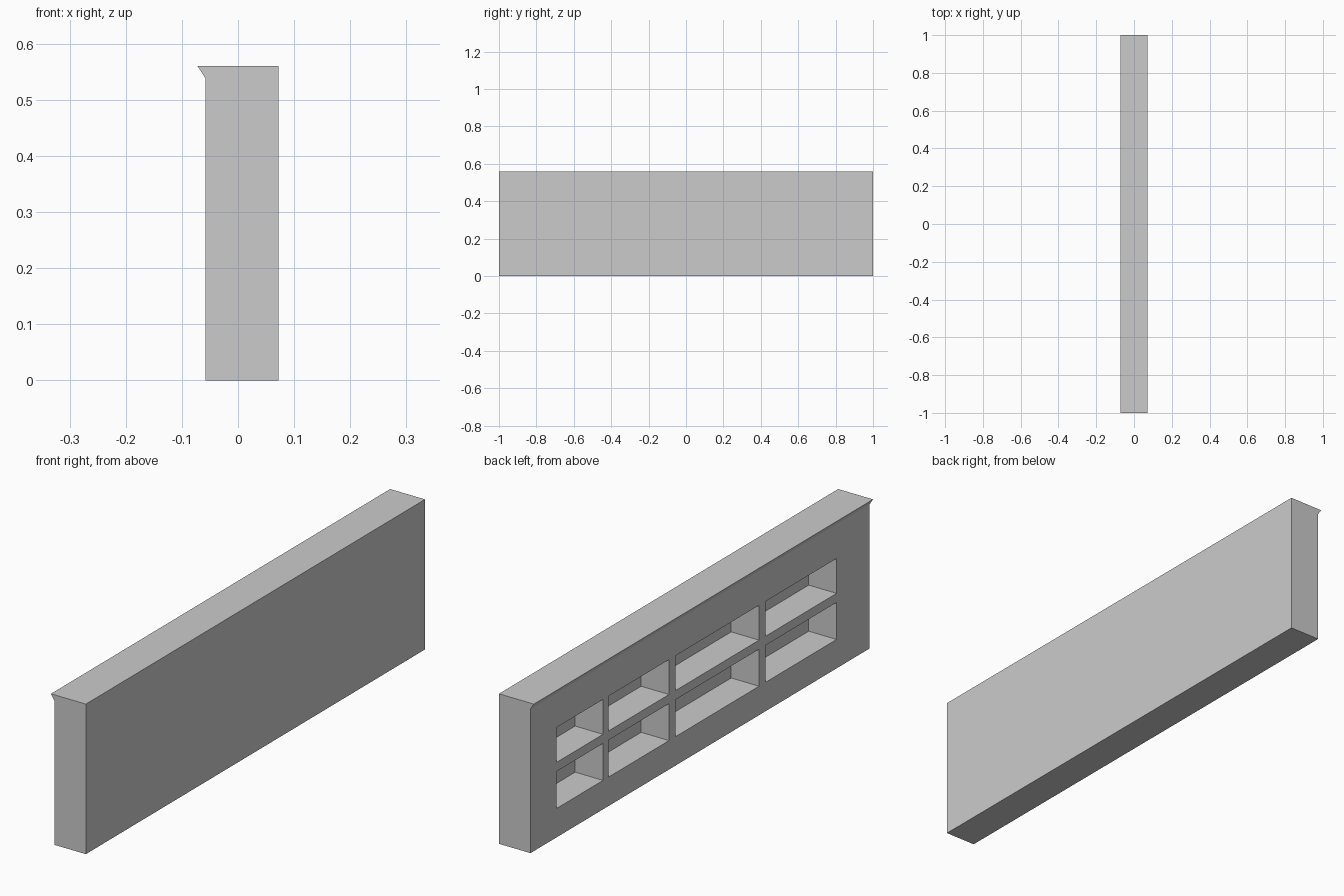
import bpy, bmesh

if "Cube" in bpy.data.objects:
    bpy.data.objects.remove(bpy.data.objects["Cube"])

FRONT_X, BACK_X, LIP_X = -0.058, 0.072, -0.072
HEIGHT, LIP_Z, HALF_LEN = 0.56, 0.538, 1.0
POCKET_DEPTH = 0.115


def make_object(name, bm):
    bmesh.ops.recalc_face_normals(bm, faces=bm.faces)
    mesh = bpy.data.meshes.new(name)
    bm.to_mesh(mesh)
    bm.free()
    obj = bpy.data.objects.new(name, mesh)
    bpy.context.collection.objects.link(obj)
    return obj


def add_box(bm, x, y, z):
    verts = bmesh.ops.create_cube(bm, size=1)["verts"]
    for v in verts:
        v.co = [lo + (c + 0.5) * (hi - lo) for c, (lo, hi) in zip(v.co, (x, y, z))]


# Panel body: cross-section with a flared top lip, extruded along y
profile = [(FRONT_X, 0), (BACK_X, 0), (BACK_X, HEIGHT), (LIP_X, HEIGHT), (FRONT_X, LIP_Z)]
bm = bmesh.new()
face = bm.faces.new([bm.verts.new((x, -HALF_LEN, z)) for x, z in profile])
ext = bmesh.ops.extrude_face_region(bm, geom=[face])
bmesh.ops.translate(bm, vec=(0, 2 * HALF_LEN, 0),
                    verts=[g for g in ext["geom"] if isinstance(g, bmesh.types.BMVert)])
panel = make_object("shelf_panel", bm)

# Recessed compartments: two rows of four, widths varying along the panel
columns = [(0.572, 0.847), (0.183, 0.54), (-0.348, 0.145), (-0.805, -0.386)]
rows = [(0.108, 0.246), (0.28, 0.41)]
bm = bmesh.new()
for y in columns:
    for z in rows:
        add_box(bm, (FRONT_X - 0.05, FRONT_X + POCKET_DEPTH), y, z)
cutter = make_object("compartment_cutter", bm)
cutter.hide_render = True

# Cut the compartments, then discard the cutter
mod = panel.modifiers.new("compartments", 'BOOLEAN')
mod.operation = 'DIFFERENCE'
mod.solver = 'EXACT'
mod.object = cutter
bpy.context.view_layer.objects.active = panel
bpy.ops.object.modifier_apply(modifier=mod.name)
bpy.data.objects.remove(cutter)
